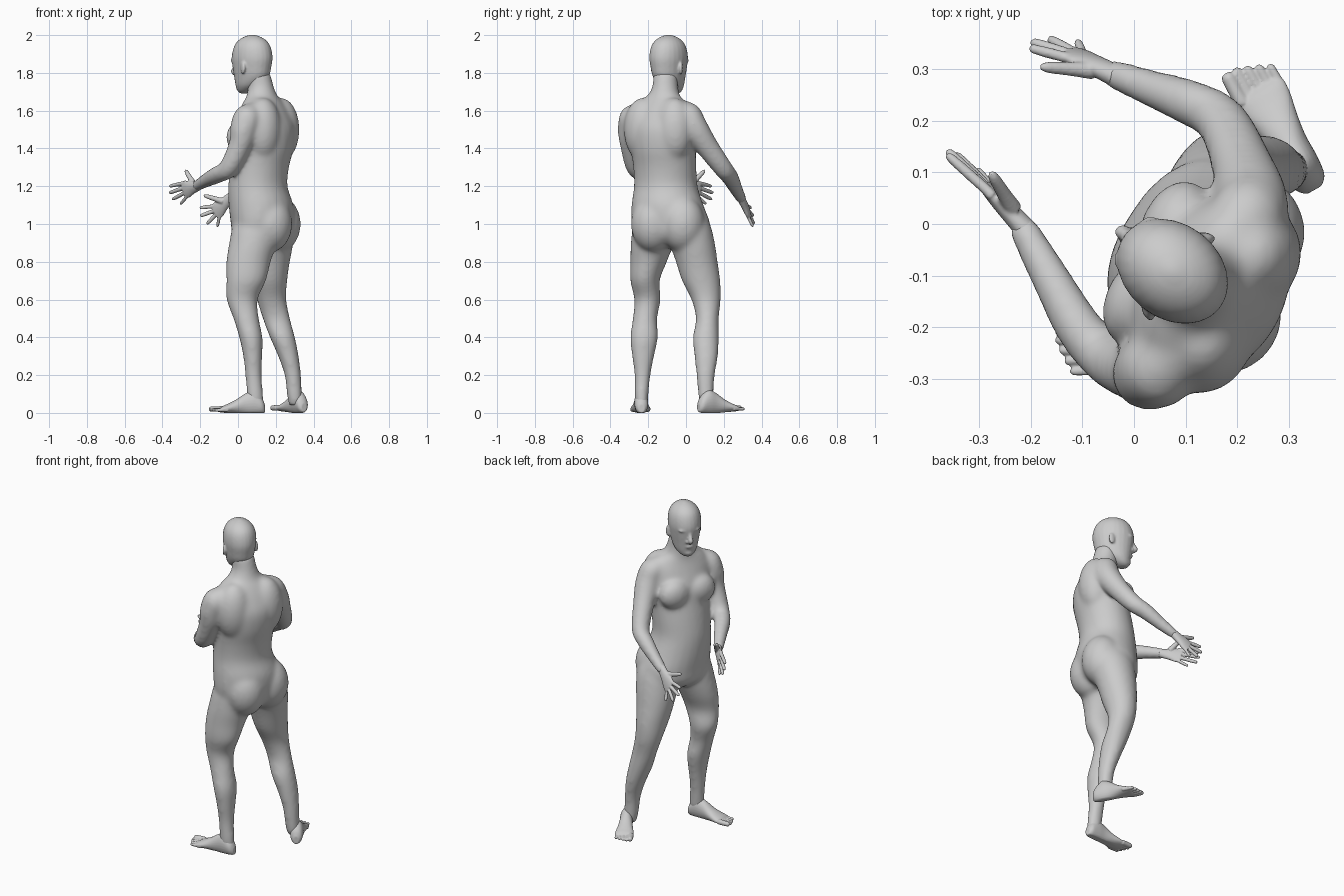
import bpy, bmesh, math
from mathutils import Vector, Matrix


def axes(deg):
    """Side and forward directions of a body slice turned by deg."""
    t = math.radians(deg)
    return Vector((math.sin(t), math.cos(t), 0)), Vector((-math.cos(t), math.sin(t), 0))


def spline(a, b, c, d, t):
    return 0.5 * (2 * b + (c - a) * t + (2 * a - 5 * b + 4 * c - d) * t * t
                  + (3 * b - a - 3 * c + d) * t ** 3)


def loft(bm, rings, n=24, steps=4):
    """Skin elliptical rings (centre, U, V), smoothly interpolated, with capped ends."""
    full = []
    for i in range(len(rings) - 1):
        k = [rings[max(0, min(len(rings) - 1, i + j))] for j in (-1, 0, 1, 2)]
        for q in range(steps):
            full.append([spline(k[0][m], k[1][m], k[2][m], k[3][m], q / steps) for m in range(3)])
    full.append(rings[-1])
    loops = [[bm.verts.new(c + u * math.cos(2 * math.pi * i / n) + v * math.sin(2 * math.pi * i / n))
              for i in range(n)] for c, u, v in full]
    for a, b in zip(loops, loops[1:]):
        for i in range(n):
            bm.faces.new((a[i], a[(i + 1) % n], b[(i + 1) % n], b[i]))
    bm.faces.new(loops[0][::-1])
    bm.faces.new(loops[-1])


def slices(bm, rows):
    """Horizontal slices: x, y, z, half width, half depth, turn."""
    rings = []
    for x, y, z, a, b, deg in rows:
        s, f = axes(deg)
        rings.append((Vector((x, y, z)), s * a, f * b))
    loft(bm, rings)


def tube(bm, pts, ref=(.3, .2, 1), n=16):
    """Round limb along points x, y, z, radius; ref is never parallel to the path."""
    P = [Vector(p[:3]) for p in pts]
    rings = []
    for i, p in enumerate(P):
        d = (P[min(i + 1, len(P) - 1)] - P[max(i - 1, 0)]).normalized()
        u = d.cross(Vector(ref)).normalized()
        rings.append((p, u * pts[i][3], d.cross(u) * pts[i][3]))
    loft(bm, rings, n)


def blob(bm, c, deg, rs, rf, rz):
    s, f = axes(deg)
    m = Matrix((s * rs, f * rf, Vector((0, 0, rz)))).transposed().to_4x4()
    bmesh.ops.create_uvsphere(bm, u_segments=20, v_segments=12, radius=1,
                              matrix=Matrix.Translation(c) @ m)


def finish(name, bm, voxel, smooth):
    """Fuse overlapping pieces into one smooth skin."""
    for v in bm.verts:
        v.co.z = max(v.co.z, 0.0)
    bmesh.ops.recalc_face_normals(bm, faces=bm.faces[:])
    me = bpy.data.meshes.new(name)
    bm.to_mesh(me)
    bm.free()
    ob = bpy.data.objects.new(name, me)
    bpy.context.collection.objects.link(ob)
    r = ob.modifiers.new("fuse", 'REMESH')
    r.mode = 'VOXEL'
    r.voxel_size = voxel
    r.use_smooth_shade = True
    m = ob.modifiers.new("soften", 'SMOOTH')
    m.factor = 0.5
    m.iterations = smooth


# torso, twisting from hips to neck
bm = bmesh.new()
slices(bm, [(.125, -.075, .875, .09, .08, 16), (.125, -.075, .93, .188, .148, 16),
            (.13, -.08, 1.0, .212, .164, 16), (.122, -.098, 1.1, .193, .17, 17),
            (.105, -.107, 1.2, .17, .156, 18), (.115, -.112, 1.3, .17, .153, 22),
            (.135, -.12, 1.4, .177, .155, 26), (.145, -.125, 1.5, .188, .148, 30),
            (.142, -.128, 1.58, .19, .12, 31), (.135, -.126, 1.64, .145, .094, 32),
            (.127, -.118, 1.68, .09, .078, 34), (.12, -.11, 1.73, .068, .07, 36),
            (.105, -.108, 1.8, .064, .067, 38)])

# chest, shoulder blades and buttocks
for side in (-1, 1):
    s, f = axes(26)
    blob(bm, Vector((.135, -.12, 1.458)) + s * .08 * side + f * .102, 26, .094, .064, .088)
    s, f = axes(30)
    blob(bm, Vector((.145, -.125, 1.5)) + s * .095 * side - f * .04, 30, .105, .097, .17)
    s, f = axes(16)
    blob(bm, Vector((.137, -.08, 1.0)) + s * .082 * side - f * .058, 16, .118, .118, .15)

# legs (turn 0: half width runs along y)
slices(bm, [(.11, -.135, 1.14, .07, .09, 0), (.103, -.163, 1.0, .113, .13, 0), (.08, -.178, .9, .114, .127, 0),
            (.056, -.198, .8, .097, .118, 0),
            (.044, -.217, .7, .078, .105, 0), (.022, -.204, .6, .07, .083, 0),
            (.043, -.217, .5, .065, .068, 0), (.068, -.222, .4, .074, .062, 0),
            (.078, -.227, .3, .059, .051, 0), (.082, -.23, .2, .043, .044, 0),
            (.09, -.235, .1, .037, .044, 0), (.095, -.235, .04, .034, .042, 0)])
slices(bm, [(.16, -.025, 1.14, .08, .09, 0), (.17, .01, 1.0, .117, .124, 0), (.172, .033, .9, .12, .121, 0),
            (.168, .057, .8, .111, .107, 0),
            (.17, .08, .7, .102, .091, 0), (.178, .106, .6, .078, .078, 0),
            (.203, .113, .5, .061, .073, 0), (.235, .105, .4, .069, .067, 0),
            (.267, .107, .3, .063, .055, 0), (.29, .104, .2, .049, .044, 0),
            (.299, .105, .1, .042, .041, 0), (.305, .11, .04, .036, .038, 0)])

# arms
L_WRIST, R_WRIST = (-.22, 0, 1.2), (-.05, .295, 1.13)
tube(bm, [(.1, -.22, 1.595, .06), (.05, -.278, 1.56, .076), (.03, -.288, 1.5, .074), (.012, -.288, 1.42, .062),
          (-.05, -.262, 1.295, .053), (-.108, -.2, 1.262, .047), (-.17, -.09, 1.23, .038),
          L_WRIST + (.03,)], (.85, .5, 0))
tube(bm, [(.18, -.04, 1.605, .06), (.218, .01, 1.575, .073), (.228, .045, 1.51, .072), (.21, .112, 1.41, .061),
          (.17, .2, 1.29, .051), (.11, .235, 1.245, .046), (.03, .265, 1.185, .037),
          R_WRIST + (.029,)], (-.06, .56, .4))
finish("body_skin", bm, .01, 22)

# head
bm = bmesh.new()
s, f = axes(38)
H = Vector((.07, -.088, 0))
rows = [(1.692, .05, .02, .022), (1.705, .038, .042, .044), (1.735, .015, .064, .075),
        (1.78, -.002, .077, .1), (1.83, -.005, .086, .111), (1.88, -.006, .092, .117),
        (1.93, -.007, .087, .107), (1.965, -.007, .07, .087), (1.989, -.007, .042, .052),
        (2.002, -.007, .008, .01)]
loft(bm, [(H + f * o + Vector((0, 0, z)), s * a, f * b) for z, o, a, b in rows])


def face(side, fwd, z):
    return H + s * side + f * fwd + Vector((0, 0, z))


# nose, lips, chin, brows, nostrils and ears
tube(bm, [(*face(0, .097, 1.86), .01), (*face(0, .108, 1.83), .012),
          (*face(0, .118, 1.806), .015), (*face(0, .102, 1.788), .01)], (.62, .79, 0))
blob(bm, face(0, .085, 1.764), 38, .026, .018, .014)
blob(bm, face(0, .072, 1.72), 38, .028, .02, .018)
for e in (-1, 1):
    blob(bm, face(.034 * e, .086, 1.865), 38, .028, .018, .01)
    blob(bm, face(.015 * e, .1, 1.796), 38, .01, .012, .009)
    blob(bm, face(.092 * e, -.016, 1.825), 38 - 25 * e, .009, .02, .034)
finish("head", bm, .006, 6)


# hands
def hand(name, wrist, fingers, thumb):
    bm = bmesh.new()
    wrist = Vector(wrist)
    knuckles = [Vector(k) for k, t in fingers]
    mid = sum(knuckles, Vector()) / 4
    w = (knuckles[0] - knuckles[3]).normalized()
    t = (mid - wrist).cross(w).normalized()
    d = (mid - wrist).normalized()
    loft(bm, [(wrist - d * .025, w * .025, t * .022), (wrist.lerp(mid, .35), w * .034, t * .019),
              (wrist.lerp(mid, .75), w * .044, t * .016), (mid + d * .006, w * .043, t * .012)])
    for (k, tip), r in zip(fingers, (.0105, .011, .0105, .009)):
        k, tip = Vector(k), Vector(tip)
        tube(bm, [(*(k - d * .02), r), (*k, r), (*k.lerp(tip, .5), r), (*k.lerp(tip, .9), r * .85),
                  (*tip, r * .4)], n=10)
    a, b = Vector(thumb[0]), Vector(thumb[1])
    tube(bm, [(*a, .018), (*a.lerp(b, .4), .014), (*a.lerp(b, .85), .011), (*b, .005)], n=10)
    finish(name, bm, .004, 2)


hand("left_hand", L_WRIST,
     [((-.288, .068, 1.217), (-.363, .135, 1.2)), ((-.29, .072, 1.19), (-.363, .143, 1.165)),
      ((-.282, .07, 1.165), (-.348, .137, 1.13)), ((-.27, .062, 1.145), (-.305, .107, 1.105))],
     ((-.235, .03, 1.212), (-.278, .1, 1.285)))
hand("right_hand", R_WRIST,
     [((-.132, .323, 1.095), (-.203, .342, 1.085)), ((-.128, .33, 1.07), (-.2, .354, 1.042)),
      ((-.117, .333, 1.05), (-.165, .36, 1.0)), ((-.098, .33, 1.036), (-.11, .355, .985))],
     ((-.08, .298, 1.12), (-.182, .305, 1.152)))


# feet
def foot(name, heel, toe, inner):
    bm = bmesh.new()
    heel, toe = Vector(heel), Vector(toe)
    d = (toe - heel).normalized()
    w = Vector((-d.y, d.x, 0)) * inner
    length = (toe - heel).length
    rings = []
    for t, hw, h in ((0, .016, .04), (.06, .032, .075), (.2, .037, .11), (.36, .037, .095),
                     (.52, .043, .064), (.66, .051, .043), (.76, .053, .03), (.82, .048, .016)):
        rings.append((heel + d * t * length + Vector((0, 0, h * .42 + .006)), w * hw, Vector((0, 0, h * .58))))
    loft(bm, rings)
    for i, (reach, r) in enumerate(((1.0, .0145), (1.0, .0105), (.975, .01), (.945, .0095), (.91, .009))):
        base = heel + w * (.04 - .0205 * i) + Vector((0, 0, r + .006))
        tube(bm, [(*(base + d * length * (reach - back)), r * k)
                  for back, k in ((.24, 1.1), (.08, 1), (.025, .9), (0, .45))], n=10)
    finish(name, bm, .004, 2)


foot("left_foot", (.142, -.235, 0), (-.152, -.245, 0), -1)
foot("right_foot", (.35, .066, .006), (.213, .312, .006), 1)
